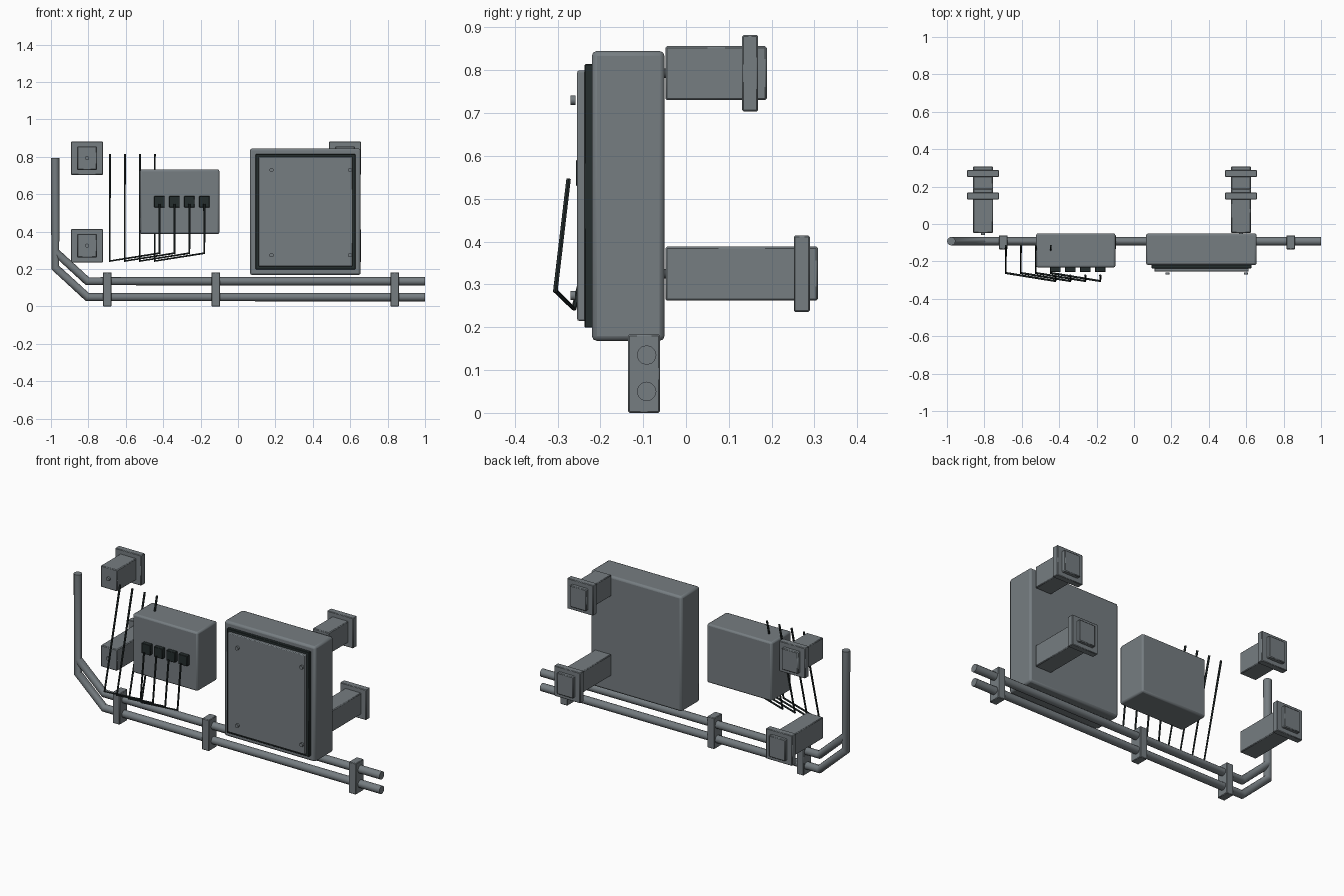
import bpy
import math

if "Cube" in bpy.data.objects:
    bpy.data.objects.remove(bpy.data.objects["Cube"])


def material(name, rgb):
    m = bpy.data.materials.new(name)
    m.diffuse_color = (*rgb, 1)
    m.use_nodes = True
    m.node_tree.nodes["Principled BSDF"].inputs["Base Color"].default_value = m.diffuse_color
    return m


grey = material("steel grey", (0.18, 0.205, 0.22))
dark = material("rubber black", (0.018, 0.026, 0.026))


def finish(obj, name, mat):
    obj.name = name
    obj.data.materials.clear()
    obj.data.materials.append(mat)
    return obj


def box(name, x, y, z, mat, bevel=0.0, segments=2):
    """Box from (min, max) pairs, with optional rounded edges."""
    bpy.ops.mesh.primitive_cube_add(
        size=1, location=[(a + b) / 2 for a, b in (x, y, z)])
    obj = bpy.context.object
    obj.scale = [b - a for a, b in (x, y, z)]
    bpy.ops.object.transform_apply(location=False, rotation=False, scale=True)
    if bevel:
        mod = obj.modifiers.new("rounded edges", "BEVEL")
        mod.width, mod.segments = bevel, segments
        bpy.ops.object.shade_smooth_by_angle(angle=math.radians(40))
    return finish(obj, name, mat)


def screw(name, x, y, z):
    bpy.ops.mesh.primitive_cylinder_add(
        vertices=12, radius=0.011, depth=0.012, location=(x, y, z),
        rotation=(math.pi / 2, 0, 0))
    bpy.ops.object.shade_smooth_by_angle(angle=math.radians(40))
    return finish(bpy.context.object, name, grey)


def tube(name, points, radius, resolution, mat):
    """Round tube swept along straight segments."""
    curve = bpy.data.curves.new(name, "CURVE")
    curve.dimensions = "3D"
    curve.bevel_depth = radius
    curve.bevel_resolution = resolution
    curve.use_fill_caps = True
    spline = curve.splines.new("POLY")
    spline.points.add(len(points) - 1)
    for p, co in zip(spline.points, points):
        p.co = (*co, 1)
    obj = bpy.data.objects.new(name, curve)
    bpy.context.collection.objects.link(obj)
    bpy.ops.object.select_all(action="DESELECT")
    obj.select_set(True)
    bpy.context.view_layer.objects.active = obj
    bpy.ops.object.convert(target="MESH")
    bpy.ops.object.shade_smooth_by_angle(angle=math.radians(40))
    return finish(bpy.context.object, name, mat)


# Large cabinet with gasket, door panel and corner screws
box("cabinet", (0.064, 0.656), (-0.22, -0.05), (0.168, 0.845), grey, 0.012)
box("door_gasket", (0.094, 0.628), (-0.237, -0.21), (0.199, 0.814), dark, 0.002, 1)
box("door_panel", (0.109, 0.613), (-0.254, -0.23), (0.215, 0.799), grey, 0.004)
for x in (0.179, 0.599):
    for z in (0.274, 0.73):
        screw("door_screw", x, -0.264, z)

# Small junction box
box("junction_box", (-0.523, -0.1), (-0.233, -0.05), (0.387, 0.733), grey, 0.01)

# Terminals, each with a wire that loops down, left and back up
for i in range(4):
    x = -0.42 + 0.08 * i
    box("terminal", (x - 0.028, x + 0.028), (-0.257, -0.228), (0.53, 0.59), dark, 0.002, 1)
    tube("wire", [(x, -0.274, 0.547), (x, -0.305, 0.285),
                  (x - 0.265, -0.262, 0.243), (x - 0.265, -0.117, 0.815)],
         0.006, 1, dark)

# Two conduits that bend up into one riser
for z in (0.05, 0.135):
    tube("conduit", [(1.0, -0.092, z), (-0.805, -0.092, z),
                     (-0.977, -0.092, z + 0.158), (-0.977, -0.092, 0.795)],
         0.0228, 4, grey)

# Conduit clamps
for x in (-0.699, -0.118, 0.838):
    box("conduit_clamp", (x - 0.023, x + 0.023), (-0.135, -0.061), (0, 0.183), grey, 0.003, 1)

# Standoff mounts: (height, length end, flange start); long below, short above
for x in (-0.807, 0.572):
    for z, end, flange in ((0.325, 0.308, 0.252), (0.793, 0.189, 0.131)):
        box("standoff_post", (x - 0.053, x + 0.053), (-0.048, end),
            (z - 0.063, z + 0.063), grey, 0.004, 1)
        box("standoff_flange", (x - 0.085, x + 0.085), (flange, flange + 0.037),
            (z - 0.089, z + 0.089), grey, 0.003, 1)
        screw("standoff_screw", x, -0.053, z)
